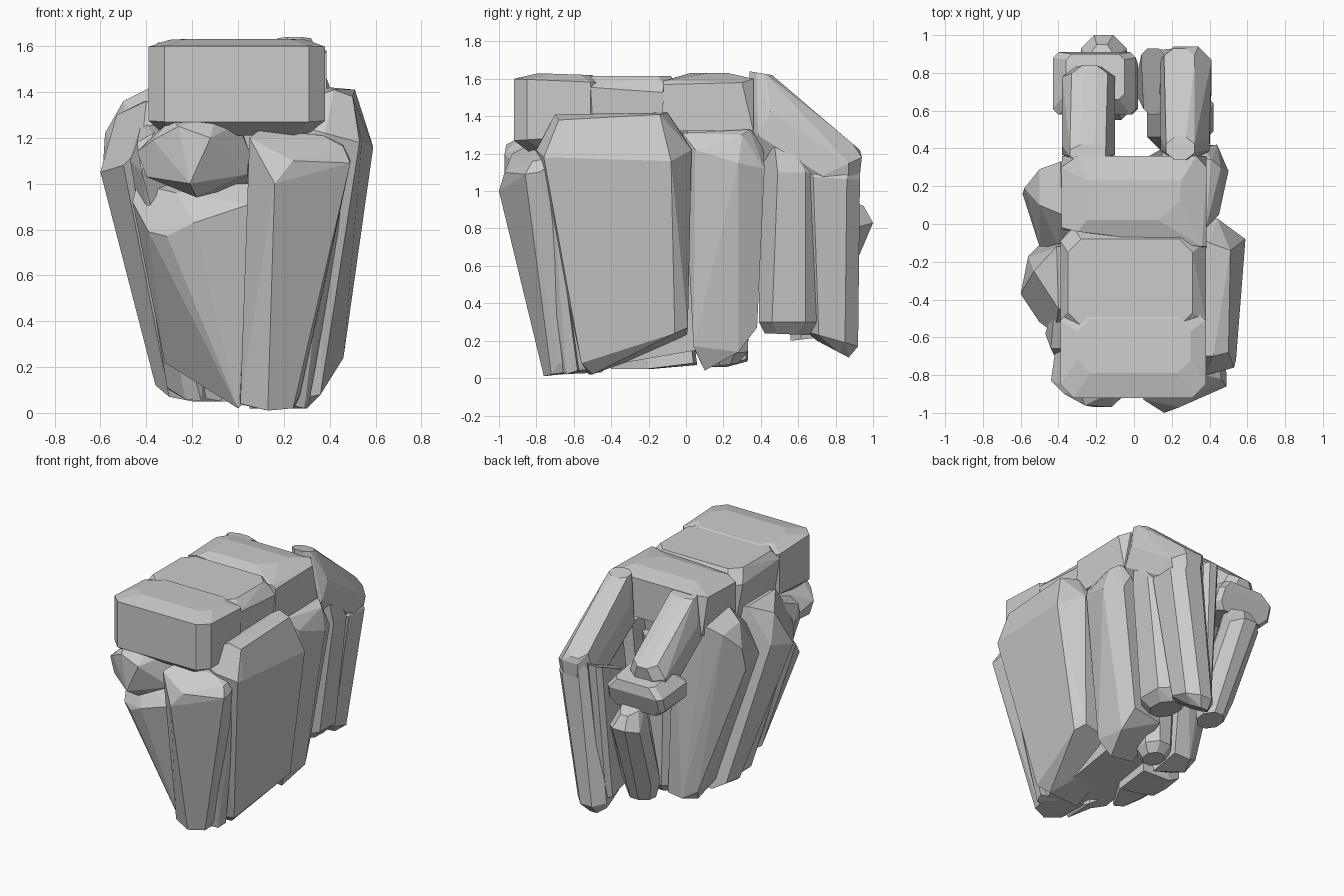
import bpy, bmesh


def hull(name, pts):
    """Convex faceted stone from a small point cloud."""
    bm = bmesh.new()
    for p in pts:
        bm.verts.new(p)
    res = bmesh.ops.convex_hull(bm, input=bm.verts[:])
    junk = {g for g in res["geom_interior"] + res["geom_unused"] if isinstance(g, bmesh.types.BMVert)}
    bmesh.ops.delete(bm, geom=list(junk), context="VERTS")
    bmesh.ops.dissolve_limit(bm, angle_limit=0.15, verts=bm.verts[:], edges=bm.edges[:])
    bmesh.ops.recalc_face_normals(bm, faces=bm.faces[:])
    me = bpy.data.meshes.new(name)
    bm.to_mesh(me)
    bm.free()
    ob = bpy.data.objects.new(name, me)
    bpy.context.collection.objects.link(ob)
    return ob


def rock(name, *rings, cut=0.07):
    """Hull of stacked cut-corner rectangles: (x0, x1, y0, y1, z_front, z_back)."""
    pts = []
    for x0, x1, y0, y1, za, zb in rings:
        cx, cy = min(cut, (x1 - x0) * 0.3), min(cut, (y1 - y0) * 0.3)
        for x, y in ((x0 + cx, y0), (x1 - cx, y0), (x1, y0 + cy), (x1, y1 - cy),
                     (x1 - cx, y1), (x0 + cx, y1), (x0, y1 - cy), (x0, y0 + cy)):
            pts.append((x, y, za + (zb - za) * (y - y0) / (y1 - y0)))
    return hull(name, pts)


# Three flat cap slabs along the top
rock("front_slab", (-.33, .31, -.84, -.47, 1.21, 1.27), (-.39, .38, -.92, -.44, 1.27, 1.30),
     (-.39, .38, -.92, -.44, 1.60, 1.58), (-.30, .30, -.79, -.50, 1.63, 1.62))
rock("middle_slab", (-.36, .36, -.58, .02, 1.24, 1.24), (-.39, .38, -.58, -.02, 1.56, 1.52),
     (-.35, .31, -.54, -.08, 1.615, 1.615))
hull("back_slab", [
    (-.38, .36, 1.32), (.385, .36, 1.32), (-.38, -.03, 1.32), (.385, -.13, 1.32),
    (-.385, .30, 1.58), (-.30, .36, 1.60), (.33, .36, 1.60), (.385, .30, 1.58),
    (-.385, -.02, 1.57), (.385, -.12, 1.57), (.36, -.12, 1.59), (-.30, -.04, 1.60),
    (-.25, .23, 1.63), (.25, .23, 1.63), (-.25, .02, 1.625), (.13, .02, 1.63), (.24, .12, 1.63)])

# Front columns and the boulder wedged above the left one
hull("front_right_column", [
    (.05, -.93, 1.20), (.10, -.85, 1.24), (.37, -.80, 1.21), (.49, -.79, 1.10), (.46, -.82, 1.16),
    (.49, -.86, 1.09), (.16, -1.0, 1.00), (.24, -.97, 1.10), (.05, -.60, 1.20), (.45, -.6, 1.2),
    (.01, -.72, .04), (.13, -.76, .01), (.24, -.72, .02), (.27, -.68, .08), (.0, -.5, .04), (.27, -.5, .05)])
hull("front_left_column", [
    (-.46, -.60, .92), (-.44, -.55, 1.0), (-.39, -.74, .79), (-.31, -.79, .77), (-.19, -.84, .83),
    (.05, -.84, .91), (.05, -.74, 1.0), (-.27, -.72, .96), (-.4, -.45, 1.0), (.05, -.5, 1.0),
    (-.32, -.41, .22), (-.20, -.52, .15), (.0, -.67, .02), (.05, -.66, .06), (-.28, -.35, .20), (.0, -.45, .03)])
hull("front_boulder", [
    (-.44, -.83, 1.14), (-.40, -.84, 1.03), (-.29, -.88, 1.28), (-.10, -.88, 1.29), (-.37, -.90, 1.19),
    (-.26, -.96, 1.25), (-.21, -.97, 1.0), (-.12, -.97, 1.20), (.04, -.82, 1.04), (.05, -.80, 1.14),
    (-.18, -.88, .94), (.0, -.82, 1.26), (-.40, -.55, 1.05), (.05, -.55, 1.0), (-.3, -.55, 1.28), (0, -.55, 1.28)])

# Right flank columns
hull("right_corner_column", [
    (.42, -.82, 1.12), (.46, -.72, 1.17), (.49, -.72, 1.08), (.15, -.70, 1.18),
    (.20, -.68, .04), (.29, -.64, .02), (.31, -.58, .04), (.15, -.55, .04)])
hull("right_large_column", [
    (.38, -.80, 1.22), (.53, -.76, 1.18), (.54, -.72, 1.18), (.42, -.70, 1.41), (.50, -.68, 1.38),
    (.51, -.14, 1.41), (.40, -.10, 1.42), (.59, -.08, 1.16), (.44, .03, 1.22), (.15, .03, 1.24),
    (.10, -.70, 1.30), (.36, -.56, .08), (.30, -.50, .02), (.46, -.06, .24), (.42, .01, .27),
    (.05, -.52, .02), (.08, .0, .20)])
hull("right_middle_column", [
    (.38, -.02, 1.31), (.45, .05, 1.22), (.50, .28, 1.15), (.41, .34, 1.33), (.46, .30, 1.30),
    (.44, .42, 1.12), (.36, .41, 1.25), (.15, .40, 1.30), (.12, .0, 1.31), (.44, .24, 1.15),
    (.34, .04, .17), (.28, .10, .04), (.34, .28, .14), (.31, .38, .27), (.08, .36, .25), (.08, .08, .08)])

# Left flank columns, leaning back toward their feet
hull("left_back_column", [
    (-.58, .19, 1.22), (-.59, .16, 1.06), (-.50, .29, 1.33), (-.39, .33, 1.38), (-.38, .05, 1.42),
    (-.50, .10, 1.36), (-.50, -.12, 1.05), (-.40, -.12, 1.24), (-.15, .36, 1.25), (-.12, -.1, 1.3),
    (-.32, .20, .20), (-.29, .28, .14), (-.20, .33, .09), (-.25, .22, .06),
    (-.08, .32, .10), (-.08, .10, .06), (-.27, .05, .14)])
hull("left_middle_column", [
    (-.60, -.37, 1.05), (-.56, -.17, 1.10), (-.53, -.25, 1.30), (-.41, -.12, 1.36), (-.40, -.45, 1.36),
    (-.50, -.52, 1.08), (-.42, -.58, 1.16), (-.10, -.1, 1.3), (-.10, -.55, 1.2), (-.36, -.10, .12),
    (-.35, .04, .13), (-.30, -.16, .07), (-.20, -.17, .05), (-.05, .04, .08), (-.05, -.2, .05), (-.25, .06, .07)])
hull("left_corner_column", [
    (-.44, -.66, 1.18), (-.47, -.58, 1.10), (-.42, -.70, 1.05), (-.37, -.66, 1.22), (-.42, -.42, 1.28),
    (-.10, -.50, 1.24), (-.31, -.30, .11), (-.23, -.38, .06), (-.16, -.40, .05), (-.30, -.15, .10), (-.05, -.2, .05)])

# Fill between the columns, with a small foot at the back
rock("core", (-.14, .24, -.52, .12, .05, .16), (-.34, .34, -.62, .28, 1.28, 1.28))
rock("centre_foot", (-.06, .08, .14, .28, .06, .08), (-.10, .12, .10, .33, .12, .14),
     (-.14, .16, .10, .35, 1.2, 1.2))

# Right rear arch: sloping beam on two upright columns leaning inward
rock("right_arch_beam", (.16, .38, .74, .92, .98, 1.0), (.14, .41, .66, .94, 1.05, 1.18),
     (.14, .40, .34, .50, 1.20, 1.52), (.17, .32, .34, .46, 1.64, 1.62), (.16, .32, .80, .93, 1.33, 1.22))
rock("right_inner_column", (.10, .27, .42, .66, .24, .23), (.07, .33, .39, .71, .30, .30),
     (.16, .42, .42, .71, 1.10, 1.10), (.20, .38, .40, .60, 1.42, 1.25))
rock("right_rear_column", (.06, .20, .70, .87, .20, .11), (.04, .27, .64, .92, .25, .17),
     (.12, .41, .61, .93, 1.08, 1.06), (.16, .36, .66, .93, 1.13, 1.20))
rock("right_inner_sliver", (.02, .12, .64, .84, .28, .22), (.05, .16, .58, .90, 1.05, 1.12),
     (.04, .16, .80, .93, 1.15, 1.20), cut=.03)

# Left rear arch: sloping beam, cross stone and tapered foot
rock("left_arch_beam", (-.36, -.12, .62, .80, 1.04, 1.04), (-.38, -.10, .33, .45, 1.22, 1.50),
     (-.34, -.15, .33, .42, 1.60, 1.59), (-.38, -.10, .66, .83, 1.20, 1.16), (-.33, -.14, .70, .84, 1.32, 1.24))
rock("left_cross_stone", (-.38, -.02, .64, .86, .95, .93), (-.43, .02, .58, .88, 1.00, .98),
     (-.43, .01, .58, .91, 1.10, 1.07), (-.36, -.05, .66, .90, 1.18, 1.14), cut=.03)
rock("left_rear_foot", (-.19, -.02, .56, .74, .20, .22), (-.23, .0, .55, .80, .32, .36),
     (-.28, -.04, .74, 1.0, .76, .83), (-.24, -.10, .74, .95, 1.0, .92))
